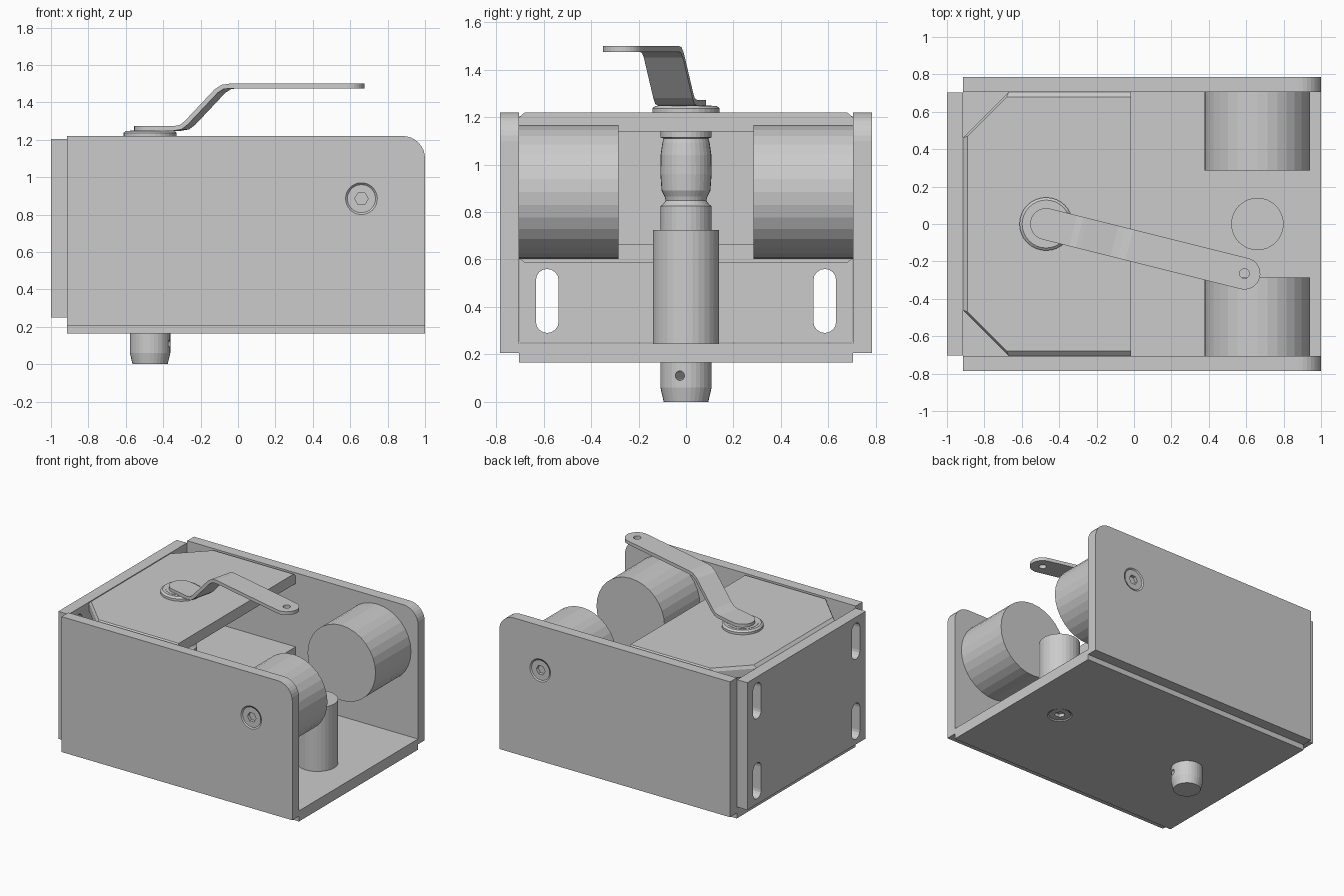
import bpy, bmesh
from math import pi, sin, cos, sqrt, atan2
from mathutils import Matrix, Vector

if "Cube" in bpy.data.objects:
    bpy.data.objects.remove(bpy.data.objects["Cube"])


def finish(name, bm):
    bmesh.ops.remove_doubles(bm, verts=bm.verts, dist=1e-5)
    bmesh.ops.recalc_face_normals(bm, faces=bm.faces)
    me = bpy.data.meshes.new(name)
    bm.to_mesh(me)
    bm.free()
    ob = bpy.data.objects.new(name, me)
    bpy.context.collection.objects.link(ob)
    return ob


def loft(name, rings):
    """Skin a list of equal-length point rings and cap both ends."""
    bm = bmesh.new()
    vs = [[bm.verts.new(p) for p in r] for r in rings]
    n = len(vs[0])
    for a, b in zip(vs, vs[1:]):
        for i in range(n):
            j = (i + 1) % n
            bm.faces.new((a[i], a[j], b[j], b[i]))
    bm.faces.new(vs[0])
    bm.faces.new(vs[-1])
    return finish(name, bm)


def box(name, lo, hi):
    (x0, y0, z0), (x1, y1, z1) = lo, hi
    return loft(name, [[(x0, y0, z), (x1, y0, z), (x1, y1, z), (x0, y1, z)]
                       for z in (z0, z1)])


def lathe(name, profile, loc, rot_x=0, seg=32, rot_z=0):
    """Stack of (radius, height) rings about a local z axis."""
    m = Matrix.Translation(loc) @ Matrix.Rotation(rot_x, 4, 'X') @ Matrix.Rotation(rot_z, 4, 'Z')
    return loft(name, [[m @ Vector((r * cos(2 * pi * i / seg), r * sin(2 * pi * i / seg), h))
                        for i in range(seg)] for r, h in profile])


def cut(ob, cutter):
    mod = ob.modifiers.new("cut", 'BOOLEAN')
    mod.operation = 'DIFFERENCE'
    mod.solver = 'EXACT'
    mod.object = cutter
    bpy.context.view_layer.objects.active = ob
    bpy.ops.object.modifier_apply(modifier=mod.name)
    bpy.data.objects.remove(cutter)


def countersunk_screw(name, plate, loc, rot_x):
    cut(plate, lathe("cutter", [(.085, .01), (.085, 0), (.045, -.04)], loc, rot_x))
    head = lathe(name, [(.075, -.005), (.042, -.039)], loc, rot_x)
    cut(head, lathe("cutter", [(.036, .02), (.036, -.028)], loc, rot_x, 6))


# base plate with its screw
base = box("base_plate", (-.915, -.705, .165), (1, .705, .245))
countersunk_screw("base_screw", base, (.66, 0, .165), pi)

# side plates with a rounded upper corner, screws and rollers
outline = [(-.915, .205), (1, .205)]
outline += [(.88 + .12 * cos(a * pi / 16), 1.10 + .12 * sin(a * pi / 16)) for a in range(9)]
outline += [(-.915, 1.22)]
for s, side in ((-1, "front"), (1, "back")):
    plate = loft(side + "_side_plate",
                 [[(x, s * y, z) for x, z in outline] for y in (.705, .785)])
    countersunk_screw(side + "_screw", plate, (.66, s * .785, .885), -s * pi / 2)
    lathe(side + "_roller", [(.282, 0), (.282, .42)], (.66, s * .285, .885), -s * pi / 2)

# upright bumper post
lathe("bumper_post", [(.14, .245), (.14, .725)], (.66, 0, 0))

# mounting plate with four slots
mount = box("mounting_plate", (-1, -.702, .25), (-.915, .702, 1.205))
for y in (-.585, .585):
    for z in (.425, 1.025):
        half = [(.048 * cos(i * pi / 8), .087 + .048 * sin(i * pi / 8)) for i in range(9)]
        slot = half + [(-a, -b) for a, b in half]
        cut(mount, loft("cutter", [[(x, y + a, z + b) for a, b in slot] for x in (-1.1, -.8)]))

# upper and lower guide plates, clipped corners and weld chamfers
full = [(-.015, .705), (-.67, .705), (-.915, .46)]
inset = [(-.015, .68), (-.68, .68), (-.89, .47)]
for name, levels in (("upper_guide_plate", ((1.14, full), (1.197, full), (1.22, inset))),
                     ("lower_guide_plate", ((.665, full), (.608, full), (.585, inset)))):
    loft(name, [[(x, y, z) for x, y in pts] + [(x, -y, z) for x, y in reversed(pts)]
                for z, pts in levels])

# locking shaft, with a waisted middle and a cross hole along the handle
PX = -.47
ang = atan2(-.265, 1.06)
shaft = lathe("locking_shaft", [(.094, 0), (.108, .06), (.108, .825), (.098, .832), (.086, .848),
                                (.09, .865), (.103, .89), (.108, .96), (.107, 1.04), (.1, 1.09),
                                (.095, 1.11), (.108, 1.115), (.108, 1.25)], (PX, 0, 0))
hole = lathe("cutter", [(.02, -.2), (.02, .2)], (0, 0, 0), 0, 16)
hole.data.transform(Matrix.Translation((PX, 0, .11)) @ Matrix.Rotation(ang, 4, 'Z')
                    @ Matrix.Rotation(pi / 2, 4, 'Y'))
cut(shaft, hole)

# bushing flange
lathe("bushing_flange", [(.142, 1.22), (.142, 1.237), (.128, 1.248)], (PX, 0, 0))

# cranked handle: strip with round ends, swept along a bent path
R, L, T = .085, 1.093, .0125
ends = [R * cos(i * pi / 16) for i in range(9)]
path = [(-e, 1.2605) for e in ends]
path += [(.15, 1.2605), (.19, 1.267), (.22, 1.29), (.385, 1.46), (.42, 1.482), (.46, 1.4875)]
path += [(L + e, 1.4875) for e in reversed(ends)]
turn = Matrix.Translation((PX, 0, 0)) @ Matrix.Rotation(ang, 4, 'Z')
rings = []
for i, (u, z) in enumerate(path):
    a, b = path[max(i - 1, 0)], path[min(i + 1, len(path) - 1)]
    n = Vector((-(b[1] - a[1]), 0, b[0] - a[0])).normalized() * T
    d = max(-u, u - L, 0)
    w = max(sqrt(max(R * R - d * d, 0)), .004)
    rings.append([turn @ (Vector((u, k * w, z)) + n * t)
                  for k, t in ((-1, -1), (1, -1), (1, 1), (-1, 1))])
handle = loft("crank_handle", rings)
cut(handle, lathe("cutter", [(.026, 1.4), (.026, 1.6)], turn @ Vector((L, 0, 0)), 0, 16))
